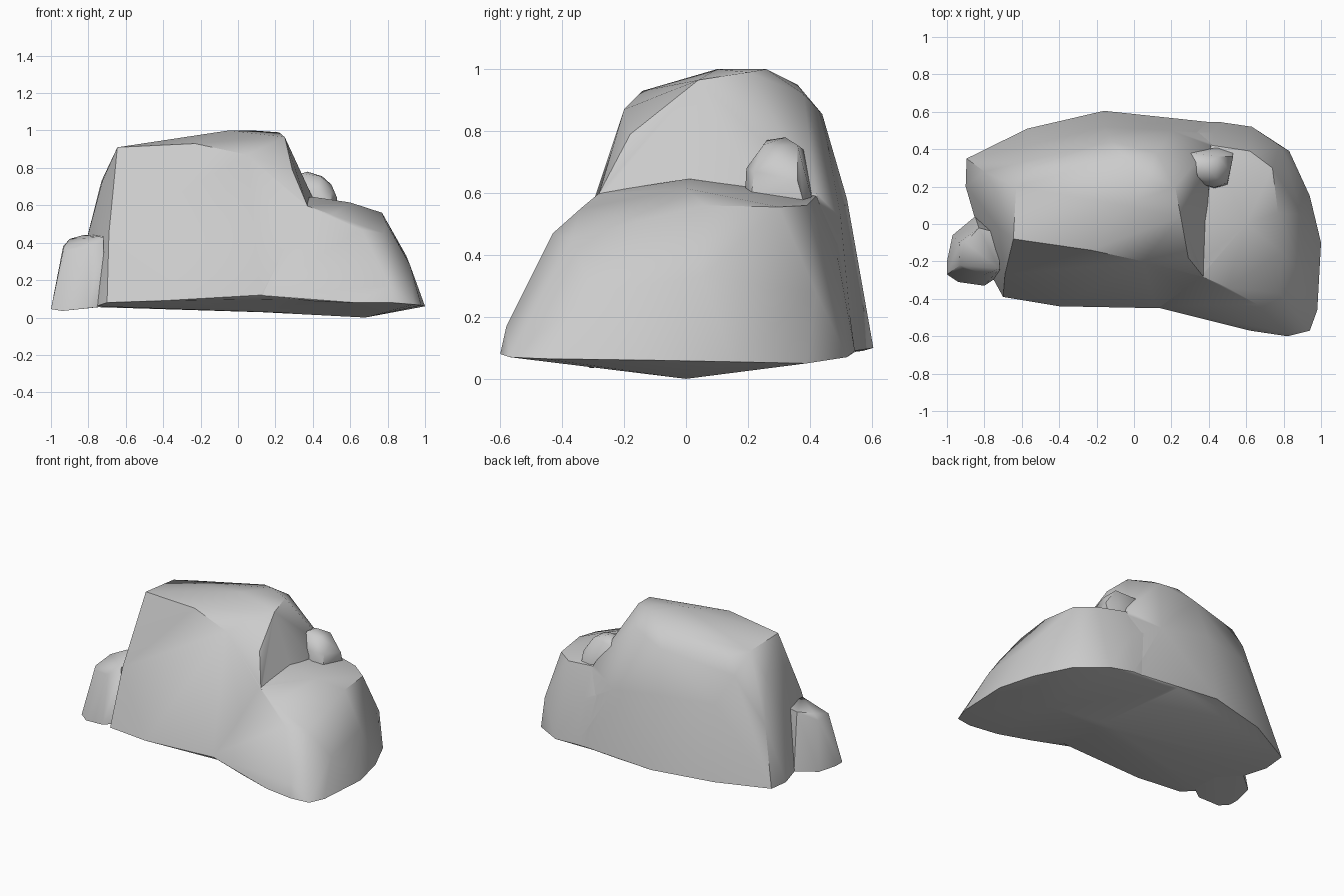
import bpy, bmesh, math


def hull_rock(name, pts, smooth=45):
    """Faceted boulder: the convex hull of a few corner points."""
    bm = bmesh.new()
    for p in pts:
        bm.verts.new(p)
    res = bmesh.ops.convex_hull(bm, input=bm.verts)
    loose = {g for g in res["geom_interior"] + res["geom_unused"]
             if isinstance(g, bmesh.types.BMVert)}
    bmesh.ops.delete(bm, geom=list(loose), context='VERTS')
    bmesh.ops.recalc_face_normals(bm, faces=bm.faces)
    me = bpy.data.meshes.new(name)
    bm.to_mesh(me)
    bm.free()
    ob = bpy.data.objects.new(name, me)
    bpy.context.collection.objects.link(ob)
    shade(ob, smooth)
    return ob


def shade(ob, angle):
    bpy.ops.object.select_all(action='DESELECT')
    ob.select_set(True)
    bpy.context.view_layer.objects.active = ob
    bpy.ops.object.shade_smooth_by_angle(angle=math.radians(angle))


# Tall left mass of the main boulder
main = hull_rock("main_boulder", [
    # foot outline
    (-.70, -.39, .08), (-.40, -.44, .09), (-.02, -.44, .13), (.12, -.45, .12),
    (.36, -.42, .10), (.45, .54, .09), (.12, .57, .09), (-.16, .605, .10),
    (-.57, .51, .09), (-.895, .35, .07), (-.90, .20, .06), (-.76, -.28, .06),
    # underside
    (-.40, 0, .06), (.10, 0, .03), (.40, 0, .02),
    # mid-height bulge
    (-.80, .28, .45), (-.80, .08, .45), (-.69, -.27, .45), (-.73, .17, .73),
    (-.725, -.02, .73), (-.16, .52, .58), (-.52, .43, .58), (-.60, .33, .76),
    (.20, .50, .52), (.42, .48, .40),
    # crown
    (-.645, -.08, .91), (-.63, .20, .89), (-.54, .30, .87), (-.23, -.14, .93),
    (.05, -.20, .87), (-.05, .10, 1.0), (.22, .20, .99), (.08, .26, 1.0),
    (-.05, .36, .95), (-.12, .44, .855), (.12, .38, .92),
    # right cliff
    (.25, .04, .965), (.29, -.18, .79), (.37, -.28, .60), (.40, .20, .64),
    (.315, .32, .78), (.41, .42, .60),
])

# Lower right shelf
shelf = hull_rock("shelf_boulder", [
    # foot outline
    (.10, -.44, .12), (.40, -.51, .09), (.62, -.57, .08), (.82, -.60, .08),
    (.94, -.57, .07), (.98, -.46, .065), (1.0, -.10, .06), (.94, .15, .055),
    (.83, .39, .05), (.63, .52, .07), (.46, .545, .09), (.10, .55, .09),
    # underside
    (.68, 0, 0), (.10, 0, .03),
    # walls
    (.81, -.58, .17), (.92, -.30, .28), (.90, .05, .33), (.78, .42, .28),
    (.43, .49, .39), (.20, .49, .50),
    # top
    (.36, -.28, .60), (.40, 0, .645), (.20, .20, .64), (.42, .42, .59),
    (.60, 0, .615), (.62, .39, .56), (.74, .30, .555), (.77, .06, .56),
    (.79, -.15, .51), (.78, -.37, .45), (.66, -.43, .47), (.50, -.34, .55),
])

# Fuse both masses into one skin
mod = main.modifiers.new("fuse", 'BOOLEAN')
mod.operation = 'UNION'
mod.solver = 'EXACT'
mod.object = shelf
bpy.ops.object.select_all(action='DESELECT')
main.select_set(True)
bpy.context.view_layer.objects.active = main
bpy.ops.object.modifier_apply(modifier=mod.name)
bpy.data.objects.remove(shelf)
shade(main, 40)

# Small stone leaning on the left foot
hull_rock("left_stone", [
    (-1.0, -.27, .045), (-1.0, -.20, .045), (-.97, -.06, .05), (-.85, .04, .06),
    (-.70, -.05, .06), (-.71, -.27, .06), (-.80, -.33, .05), (-.94, -.31, .035),
    (-.93, -.22, .38), (-.935, -.10, .38), (-.91, -.24, .36), (-.80, -.27, .37),
    (-.72, -.24, .43), (-.72, -.05, .44), (-.83, -.02, .44), (-.90, -.10, .42),
])

# Small stone resting on the shelf
hull_rock("top_stone", [
    (.31, .38, .58), (.34, .22, .58), (.43, .19, .58), (.50, .21, .58),
    (.53, .38, .57), (.45, .41, .57), (.34, .22, .68), (.43, .195, .68),
    (.50, .22, .67), (.53, .36, .64), (.30, .38, .74), (.34, .26, .77),
    (.37, .32, .78), (.44, .25, .755), (.45, .36, .755), (.50, .30, .71),
])
